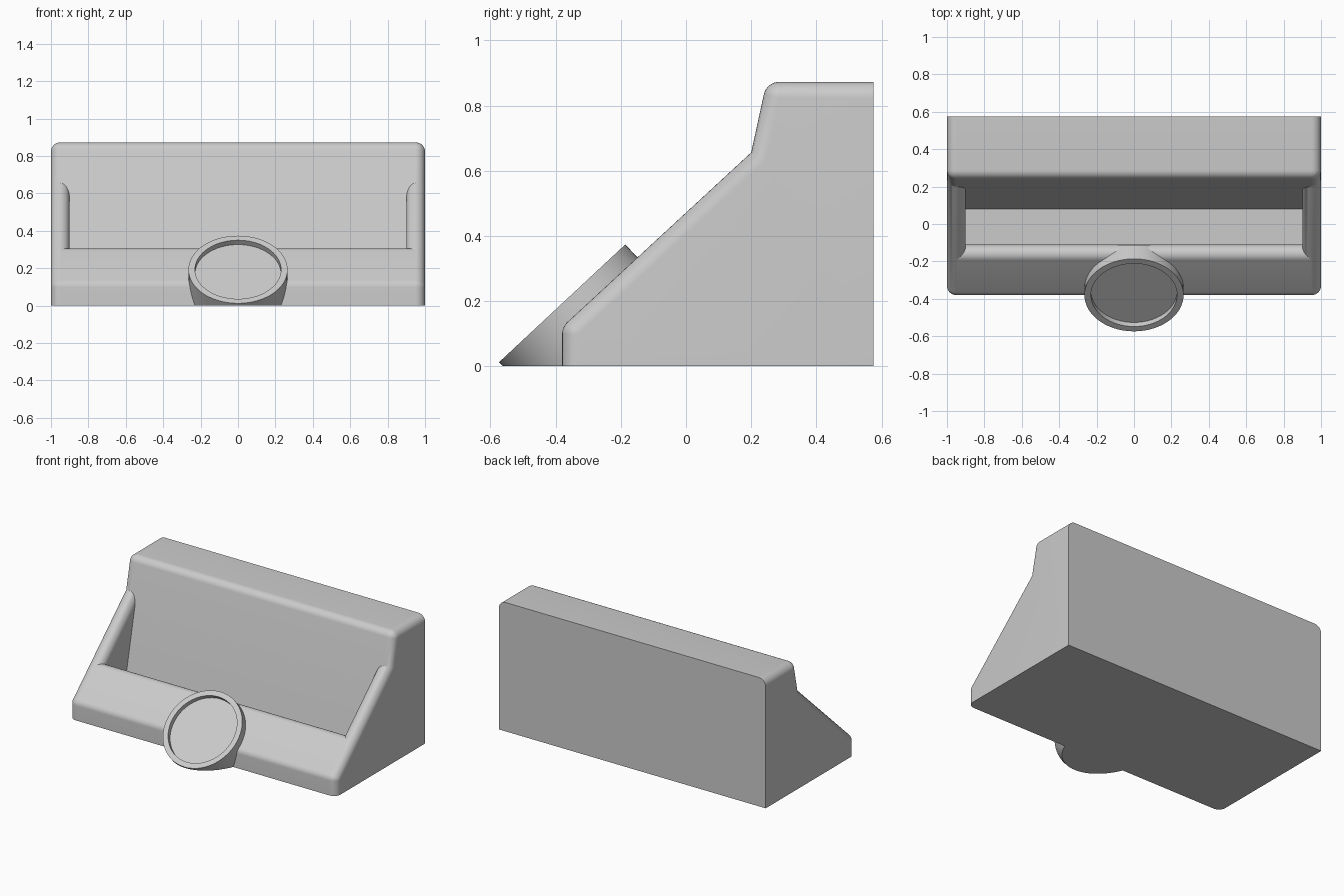
import bpy, bmesh, math
from math import sin, cos, tan, pi, radians
from mathutils import Matrix, Vector

cube = bpy.data.objects.get("Cube")
if cube:
    bpy.data.objects.remove(cube, do_unlink=True)

grey = bpy.data.materials.new("plain grey")
grey.use_nodes = True
COLOR = (0.6, 0.6, 0.6, 1)
grey.diffuse_color = COLOR
grey.node_tree.nodes["Principled BSDF"].inputs["Base Color"].default_value = COLOR

# Main dimensions
R = 0.05                       # edge rounding
FRONT, BACK, TOP = -0.38, 0.575, 0.873
KNEE = Vector((0.2, 0.656))    # where the sloped arm meets the back wall
SLOPE, WALL = radians(42.7), radians(77.7)
LIP_Y, FLOOR_Z = -0.11, 0.106
ARM_X = 0.95                   # centre line of each side arm


def finish(name, bm):
    bmesh.ops.remove_doubles(bm, verts=bm.verts, dist=1e-5)
    bmesh.ops.dissolve_degenerate(bm, edges=bm.edges, dist=1e-5)
    bmesh.ops.recalc_face_normals(bm, faces=bm.faces)
    mesh = bpy.data.meshes.new(name)
    bm.to_mesh(mesh)
    bm.free()
    mesh.materials.append(grey)
    obj = bpy.data.objects.new(name, mesh)
    bpy.context.collection.objects.link(obj)
    bpy.ops.object.select_all(action='DESELECT')
    obj.select_set(True)
    bpy.context.view_layer.objects.active = obj
    bpy.ops.object.shade_smooth_by_angle(angle=radians(30))
    return obj


def arc(cy, cz, r, start, end, n=8):
    return [(cy + r * cos(start + (end - start) * i / n),
             cz + r * sin(start + (end - start) * i / n)) for i in range(n + 1)]


def slope_z(y, d=0):
    return KNEE.y + (y - KNEE.x) * tan(SLOPE) - d / cos(SLOPE)


def wall_y(z, d=0):
    return KNEE.x + (z - KNEE.y) / tan(WALL) + d / sin(WALL)


def front_arc(d):
    y = FRONT + R
    return arc(y, slope_z(y, R), R - d, pi, pi / 2 + SLOPE)


def top_arc(d):
    z = TOP - R
    return arc(wall_y(z, R), z, R - d, pi / 2 + WALL, pi / 2)


def arm_profile(d):
    # Side outline pulled in by d along its front and top
    m, k = tan(SLOPE), 1 / tan(WALL)
    a, b = slope_z(0, d), wall_y(0, d)
    z = (a + m * b) / (1 - m * k)
    return ([(FRONT + d, 0)] + front_arc(d) + [(b + k * z, z)] + top_arc(d)
            + [(BACK, TOP - d), (BACK, 0)])


def core_profile():
    # Rounded lip, deep bin and leaning back wall
    cy = LIP_Y - R
    lip = arc(cy, slope_z(cy, R), R, pi / 2 + SLOPE, 0, 14)
    return ([(FRONT, 0)] + front_arc(0) + lip
            + [(LIP_Y, FLOOR_Z), (wall_y(FLOOR_Z), FLOOR_Z)] + top_arc(0)
            + [(BACK, TOP), (BACK, 0)])


def loft(name, sections):
    bm = bmesh.new()
    rings = [[bm.verts.new((x, y, z)) for y, z in pts] for x, pts in sections]
    for a, b in zip(rings, rings[1:]):
        for i in range(len(a)):
            j = (i + 1) % len(a)
            bm.faces.new((a[i], a[j], b[j], b[i]))
    bm.faces.new(rings[0])
    bm.faces.new(rings[-1])
    return finish(name, bm)


# Bin body
loft("bin_body", [(x, core_profile()) for x in (-ARM_X, ARM_X)])

# Side arms with fully rounded edges
STEPS = 16
for name, side in (("left_arm", 1), ("right_arm", -1)):
    angles = [-pi / 2 + pi * i / STEPS for i in range(STEPS + 1)]
    loft(name, [(side * (ARM_X + R * sin(t)), arm_profile(R * (1 - cos(t))))
                for t in angles])

# Tilted round badge holder with a shallow recess
bm = bmesh.new()
SEG = 72
rings = []
for r, h in ((0.265, -0.3), (0.265, 0), (0.23, 0), (0.23, -0.032)):
    rings.append([bm.verts.new((r * cos(2 * pi * i / SEG), r * sin(2 * pi * i / SEG), h))
                  for i in range(SEG)])
for a, b in zip(rings, rings[1:]):
    for i in range(SEG):
        j = (i + 1) % SEG
        bm.faces.new((a[i], a[j], b[j], b[i]))
bm.faces.new(rings[0])
bm.faces.new(rings[-1])
bm.transform(Matrix.Translation((0, -0.38, 0.193)) @ Matrix.Rotation(radians(43), 4, 'X'))

# Trim the holder at the ground and at the lip's inner face
for co, no in (((0, 0, 0), (0, 0, -1)), ((0, LIP_Y - 0.001, 0), (0, 1, 0))):
    bmesh.ops.bisect_plane(bm, geom=bm.verts[:] + bm.edges[:] + bm.faces[:],
                           plane_co=co, plane_no=no, clear_outer=True)
    bmesh.ops.holes_fill(bm, edges=[e for e in bm.edges if e.is_boundary], sides=0)
finish("round_holder", bm)
